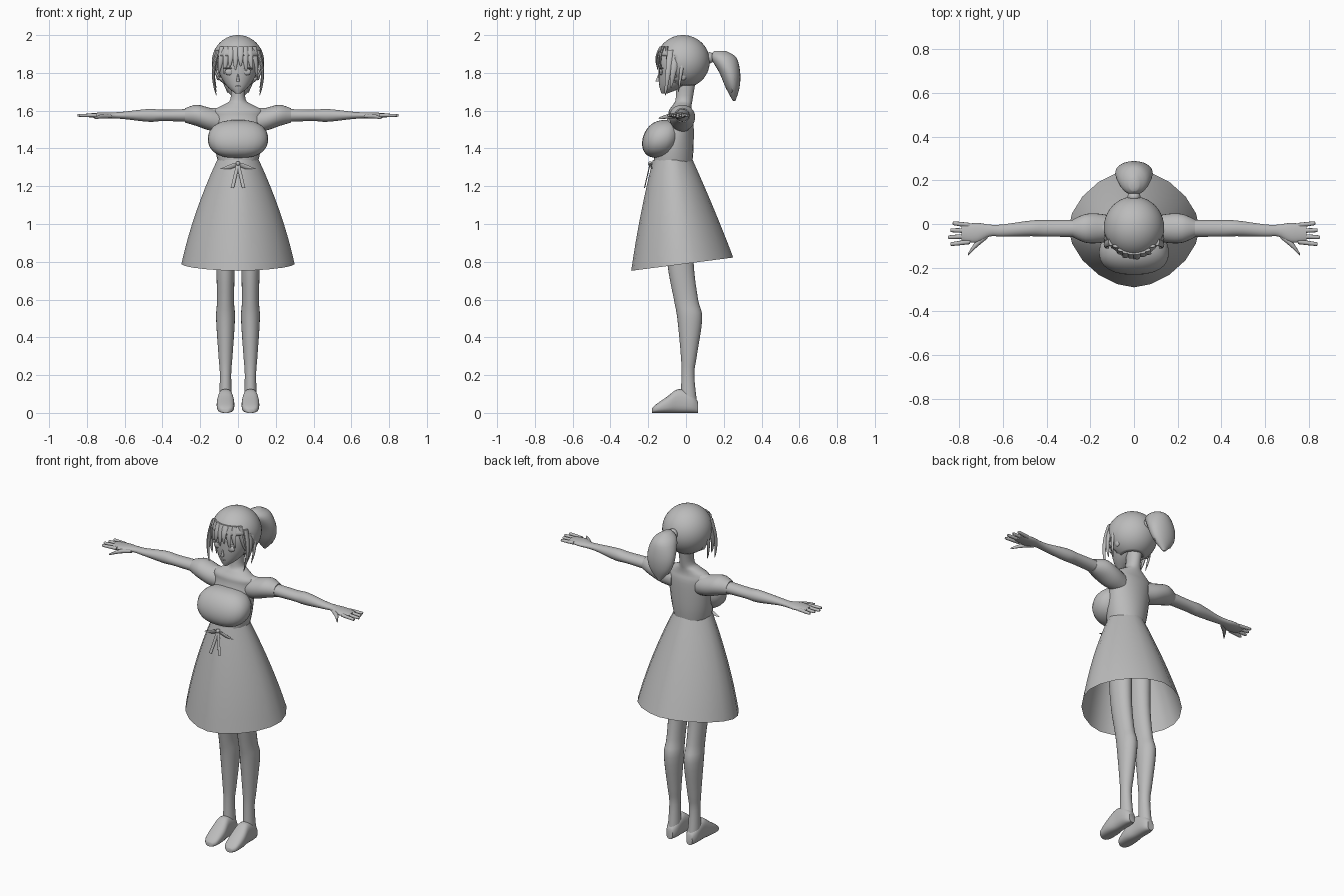
import bpy, bmesh
from math import cos, sin, pi, radians, sqrt, copysign
from mathutils import Vector, Matrix

cube = bpy.data.objects.get("Cube")
if cube:
    bpy.data.objects.remove(cube, do_unlink=True)

COLOUR = (.5, .5, .5, 1)
grey = bpy.data.materials.new("plain grey")
grey.use_nodes = True
grey.diffuse_color = COLOUR
grey.node_tree.nodes["Principled BSDF"].inputs["Base Color"].default_value = COLOUR


def finish(name, bm, mirror=False):
    """Turn a bmesh into a smooth grey object, mirrored left to right if asked."""
    bmesh.ops.recalc_face_normals(bm, faces=bm.faces)
    mesh = bpy.data.meshes.new(name)
    bm.to_mesh(mesh)
    bm.free()
    mesh.materials.append(grey)
    obj = bpy.data.objects.new(name, mesh)
    bpy.context.collection.objects.link(obj)
    bpy.ops.object.select_all(action="DESELECT")
    obj.select_set(True)
    bpy.context.view_layer.objects.active = obj
    bpy.ops.object.shade_smooth_by_angle(angle=radians(50))
    if mirror:
        obj.modifiers.new("Mirror", "MIRROR").use_mirror_merge = False
    return obj


def smooth_path(stations, steps):
    """Interpolate the stations with a Catmull-Rom spline."""
    points = [Vector(station) for station in stations]
    padded = [points[0]] + points + [points[-1]]
    path = []
    for before, start, end, after in zip(padded, padded[1:], padded[2:], padded[3:]):
        leave, arrive = (end - before) / 2, (after - start) / 2
        for step in range(steps):
            t = step / steps
            ease = t * t * (3 - 2 * t)
            path.append(start.lerp(end, ease) + leave * t * (1 - t) ** 2 - arrive * t * t * (1 - t))
    return path + [points[-1]]


def loft(name, axis, stations, sides=24, power=1, cap=True, mirror=False, steps=4, edit=None):
    """Skin ovals along an axis; station = position, two centres, two radii."""
    main = "xyz".index(axis)
    across, along = [i for i in range(3) if i != main]
    bm = bmesh.new()
    rings = []
    for position, centre_a, centre_b, radius_a, radius_b in smooth_path(stations, steps):
        ring = []
        for side in range(sides):
            angle = 2 * pi * side / sides
            c, s = cos(angle), sin(angle)
            co = Vector((0, 0, 0))
            co[main] = position
            co[across] = centre_a + radius_a * copysign(abs(c) ** power, c)
            co[along] = centre_b + radius_b * copysign(abs(s) ** power, s)
            ring.append(bm.verts.new(co))
        rings.append(ring)
    for low, high in zip(rings, rings[1:]):
        for side in range(sides):
            bm.faces.new((low[side - 1], low[side], high[side], high[side - 1]))
    if cap:
        bm.faces.new(rings[0])
        bm.faces.new(rings[-1])
    if edit:
        for vert in bm.verts:
            edit(vert.co)
    return finish(name, bm, mirror)


def ball(name, centre, radii, mirror=False, segments=16):
    bm = bmesh.new()
    bmesh.ops.create_uvsphere(bm, u_segments=segments, v_segments=segments // 2, radius=1,
                              matrix=Matrix.LocRotScale(Vector(centre), None, Vector(radii)))
    return finish(name, bm, mirror)


def strand(name, root, tip, width, depth, bow=(0, 0, 0), blunt=False, mirror=False):
    """A lock or ribbon hanging from root to tip, bulging by bow halfway."""
    stations = []
    for step in range(9):
        t = step / 8
        x, y, z = Vector(root).lerp(Vector(tip), t) + Vector(bow) * sin(pi * t)
        size = 1 if blunt else sqrt(1.01 - t)
        stations.append((z, x, y, width * size, depth * size))
    return loft(name, "z", stations, sides=10, mirror=mirror, steps=1)


# Bodice and neck
loft("bodice_and_neck", "z", [(z, 0, y, width, depth) for z, y, width, depth in (
    (1.3, -.07, .1, .1), (1.4, -.06, .12, .1), (1.55, -.03, .13, .07), (1.6, -.03, .13, .06),
    (1.63, -.02, .08, .05), (1.66, -.01, .04, .045), (1.75, 0, .04, .05))])

# Bust, a squared oval leaning back towards the top
bust = []
for step in range(-6, 7):
    rise, swell = sin(pi * step / 13), cos(pi * step / 13)
    bust.append((1.45 + .1 * rise, 0, .02 * rise - .13, .16 * swell ** .7, .1 * swell ** .8))
loft("bust", "z", bust, power=.85, steps=2)

# Skirt flaring from waist to a hem that dips at the front
WAIST, HEM = 1.34, .79
skirt = []
for step in range(9):
    t = step / 8
    bulge = t * (1 - t)
    skirt.append((WAIST + (HEM - WAIST) * t, 0, .05 * t - .07,
                  .11 + .19 * t + .07 * bulge, .105 + .165 * t + .03 * bulge))


def tilt_hem(co):
    co.z += .13 * co.y * (WAIST - co.z) / (WAIST - HEM)


loft("skirt", "z", skirt, sides=20, power=1.15, cap=False, steps=1, edit=tilt_hem)

# Waist bow
knot = Vector((0, -.19, 1.32))
ball("bow_knot", knot, (.012, .012, .012))
strand("bow_loops", knot, (.07, -.18, 1.29), .03, .005, blunt=True, mirror=True)
strand("bow_tails", knot, (.03, -.22, 1.19), .009, .003, blunt=True, mirror=True)

# Legs and feet
LEG_X = .066
loft("legs", "z", [(z, LEG_X, y, width, depth) for z, y, width, depth in (
    (1.1, -.04, .06, .08), (.8, -.03, .05, .07), (.6, 0, .045, .064), (.5, .02, .05, .066),
    (.3, .015, .037, .042), (.2, .01, .03, .034), (.04, .015, .035, .045))], mirror=True)
loft("feet", "y", [(y, LEG_X, height, width, height) for y, width, height in (
    (.063, .02, .03), (.03, .036, .05), (-.04, .04, .063), (-.1, .047, .043),
    (-.16, .04, .022), (-.18, .02, .012))], power=.75, mirror=True)

# Arms and puffed sleeves
ARM_Z = 1.575
loft("arms", "x", [(x, y, ARM_Z, width, height) for x, y, width, height in (
    (.1, -.02, .04, .04), (.38, -.02, .038, .03), (.47, -.02, .036, .034), (.6, -.03, .028, .02),
    (.66, -.03, .027, .016), (.72, -.04, .045, .016), (.79, -.04, .036, .01))], mirror=True)
loft("sleeves", "x", [(x, -.02, z, width, height) for x, z, width, height in (
    (.08, 1.54, .05, .055), (.15, 1.555, .066, .06), (.22, ARM_Z, .066, .056),
    (.28, ARM_Z, .04, .038))], mirror=True)

# Fingers fan out slightly, the middle one longest
for number in range(4):
    y = -.006 - .025 * number
    spread = .25 * (y + .04)
    tip = .85 - .01 * abs(number - 2)
    loft(f"finger_{number + 1}", "x", [
        (.75, y, ARM_Z, .011, .01), (tip - .01, y + spread, ARM_Z, .009, .008),
        (tip, y + spread, ARM_Z, .003, .003)], sides=10, mirror=True)
loft("thumb", "x", [(.67, -.05, 1.57, .016, .01), (.72, -.09, 1.57, .017, .012),
                    (.76, -.14, 1.56, .005, .005)], sides=10, mirror=True)

# Head and facial features
loft("head", "z", [(z, 0, y, width, depth) for z, y, width, depth in (
    (1.69, -.115, .012, .015), (1.73, -.075, .06, .066), (1.8, -.036, .1, .11),
    (1.88, -.02, .11, .12), (1.96, -.016, .07, .08))])
strand("nose", (0, -.15, 1.755), (0, -.14, 1.8), .008, .012)
ball("mouth", (0, -.138, 1.73), (.014, .005, .003))
ball("eyes", (.045, -.132, 1.805), (.024, .009, .018), mirror=True)
ball("eyelashes", (.048, -.13, 1.825), (.03, .014, .004), mirror=True)
ball("ears", (.105, -.015, 1.79), (.012, .02, .03), mirror=True)

# Hair cap, open over the face and the nape
CENTRE, SIZE = Vector((0, -.016, 1.86)), Vector((.138, .142, .14))
bm = bmesh.new()
bmesh.ops.create_uvsphere(bm, u_segments=40, v_segments=28, radius=1,
                          matrix=Matrix.LocRotScale(CENTRE, None, SIZE))
opening = []
for face in bm.faces:
    middle = face.calc_center_median()
    over_face = middle.z < 1.89 and middle.y < -.06
    if over_face or middle.z < 1.735:
        opening.append(face)
bmesh.ops.delete(bm, geom=opening, context="FACES")
hair_cap = finish("hair_cap", bm)
hair_cap.modifiers.new("Thickness", "SOLIDIFY").thickness = .008


def hair_front(x, z):
    """Depth of the cap surface at the front."""
    rest = 1 - ((x - CENTRE.x) / SIZE.x) ** 2 - ((z - CENTRE.z) / SIZE.z) ** 2
    return CENTRE.y - SIZE.y * sqrt(max(rest, 0))


# Pointed fringe strands, longer towards the temples
for number in range(8):
    x = .028 * (number - 3.5)
    tip = 1.835 - 4 * x * x - .02 * (number % 2)
    strand(f"fringe_strand_{number + 1}", (x * .8, hair_front(x * .8, 1.94), 1.94),
           (x * 1.05, hair_front(x, tip), tip), .02, .008, bow=(0, -.012, 0))

# Long locks beside the face
for label, y, tip, width in (("front", -.08, 1.68, .02), ("middle", -.05, 1.72, .024),
                             ("rear", -.01, 1.7, .014)):
    strand(f"{label}_side_locks", (.105, y, 1.92), (.115, y - .03, tip), .012, width,
           bow=(.02, 0, 0), mirror=True)

# Ponytail with its tie and loose strands down the back
ball("hair_tie", (0, .125, 1.88), (.03, .025, .03))
loft("ponytail", "z", [(z, 0, y, width, depth) for z, y, width, depth in (
    (1.917, .18, .02, .03), (1.88, .2, .066, .067), (1.8, .232, .086, .055),
    (1.72, .247, .068, .036), (1.65, .255, .008, .006))])
for number in range(6):
    x = .027 * (number - 2.5)
    bend = 8 * x * x
    strand(f"ponytail_strand_{number + 1}", (x * .7, .235 - bend, 1.88),
           (x * .8, .26 - bend / 2, 1.66 + abs(x) / 2), .015, .016, bow=(x * .3, .028, 0))
